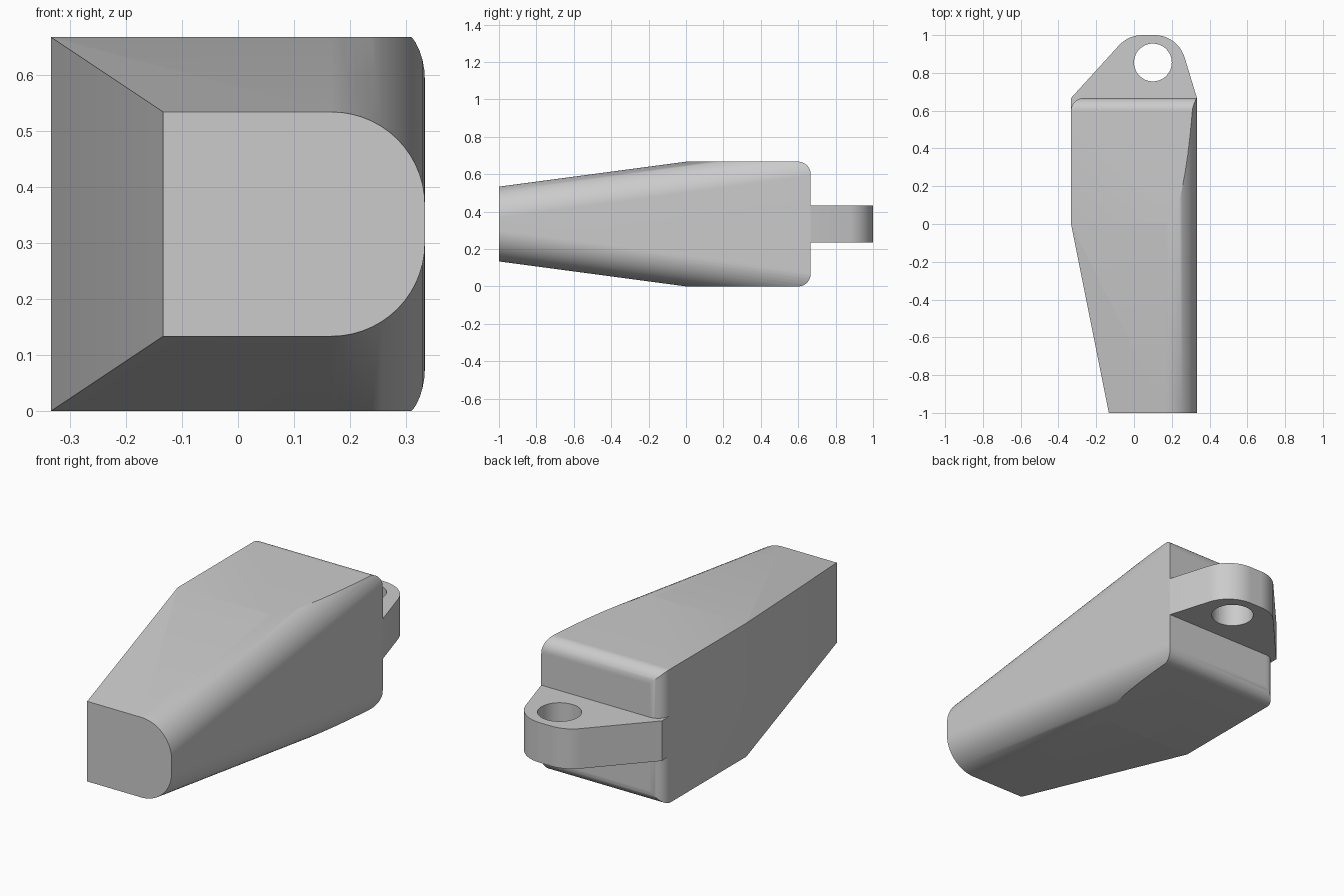
import bpy, bmesh, math
from mathutils import Vector

cube = bpy.data.objects.get("Cube")
if cube:
    bpy.data.objects.remove(cube, do_unlink=True)

grey = bpy.data.materials.new("plain_grey")
grey.use_nodes = True
colour = (0.6, 0.6, 0.6, 1)
grey.diffuse_color = colour
grey.node_tree.nodes["Principled BSDF"].inputs["Base Color"].default_value = colour

THIRD = 1 / 3
MID = THIRD          # centre height
BACK = 2 * THIRD     # rear face of the body


def rounded(corners, steps=14):
    """Outline of a convex polygon; each corner is (u, v, radius)."""
    out = []
    for i, (u, v, r) in enumerate(corners):
        p = Vector((u, v))
        if r == 0:
            out.append(p)
            continue
        a = (Vector(corners[i - 1][:2]) - p).normalized()
        b = (Vector(corners[(i + 1) % len(corners)][:2]) - p).normalized()
        half = a.angle(b) / 2
        centre = p + (a + b).normalized() * r / math.sin(half)
        start = p + a * r / math.tan(half) - centre
        end = p + b * r / math.tan(half) - centre
        turn = start.angle_signed(end)
        for k in range(steps + 1):
            t = -turn * k / steps
            out.append(centre + Vector((start.x * math.cos(t) - start.y * math.sin(t),
                                        start.x * math.sin(t) + start.y * math.cos(t))))
    return out


def loft(name, low, high, lo, hi, place):
    """Solid between two matching outlines; place maps (u, v, depth) to xyz."""
    bm = bmesh.new()
    rings = [[bm.verts.new(place(p.x, p.y, d)) for p in pts]
             for pts, d in ((low, lo), (high, hi))]
    n = len(low)
    bm.faces.new(rings[0])
    bm.faces.new(rings[1])
    for i in range(n):
        j = (i + 1) % n
        bm.faces.new((rings[0][i], rings[0][j], rings[1][j], rings[1][i]))
    bmesh.ops.recalc_face_normals(bm, faces=bm.faces)
    mesh = bpy.data.meshes.new(name)
    bm.to_mesh(mesh)
    bm.free()
    mesh.materials.append(grey)
    obj = bpy.data.objects.new(name, mesh)
    bpy.context.collection.objects.link(obj)
    return obj


def activate(obj):
    bpy.ops.object.select_all(action='DESELECT')
    obj.select_set(True)
    bpy.context.view_layer.objects.active = obj


def combine(obj, tool, operation):
    activate(obj)
    mod = obj.modifiers.new("shape", 'BOOLEAN')
    mod.object, mod.operation, mod.solver = tool, operation, 'EXACT'
    bpy.ops.object.modifier_apply(modifier=mod.name)
    bpy.data.objects.remove(tool, do_unlink=True)


def finish(obj):
    activate(obj)
    bpy.ops.object.shade_smooth_by_angle(angle=math.radians(25))
    mod = obj.modifiers.new("even_shading", 'WEIGHTED_NORMAL')
    mod.keep_sharp = True


def plan(u, v, d):
    return (u, v, d)


def section(u, v, d):
    return (u, d, v)


def side(u, v, d):
    return (d, u, v)


# Tapered body with two rounded long edges
def body_section(y):
    h = 0.2 + 0.4 * THIRD * (y + 1)
    return rounded([(-0.5, MID - h, 0), (THIRD, MID - h, 0.5 * THIRD),
                    (THIRD, MID + h, 0.5 * THIRD), (-0.5, MID + h, 0)])


body = loft("body", body_section(-1), body_section(0.8), -1, 0.8, section)

# Flat top and bottom with rounded rear edges
r = 0.067
profile = rounded([(-1.2, 0, 0), (BACK, 0, r), (BACK, BACK, r), (-1.2, BACK, 0)])
combine(body, loft("side_limit", profile, profile, -0.6, 0.6, side), 'INTERSECT')

# Angled side and one rounded upright rear corner
outline = rounded([(-THIRD + 0.24, -1.2, 0), (0.5, -1.2, 0), (0.5, BACK, 0),
                   (-THIRD, BACK, r), (-THIRD, 0, 0)])
combine(body, loft("plan_limit", outline, outline, -0.2, 0.9, plan), 'INTERSECT')
finish(body)

# Mounting lug with a round hole
r = 0.5 * THIRD
outline = rounded([(-THIRD, 0.6, 0), (THIRD, 0.6, 0), (THIRD, BACK, 0),
                   (0.232, 1, r), (-0.03, 1, r), (-THIRD, BACK, 0)])
lug = loft("mounting_lug", outline, outline, MID - 0.1, MID + 0.1, plan)
s = 0.1
circle = rounded([(0.1 - s, 0.855 - s, s * 0.999), (0.1 + s, 0.855 - s, s * 0.999),
                  (0.1 + s, 0.855 + s, s * 0.999), (0.1 - s, 0.855 + s, s * 0.999)])
combine(lug, loft("hole_cutter", circle, circle, 0, 0.6, plan), 'DIFFERENCE')
finish(lug)
